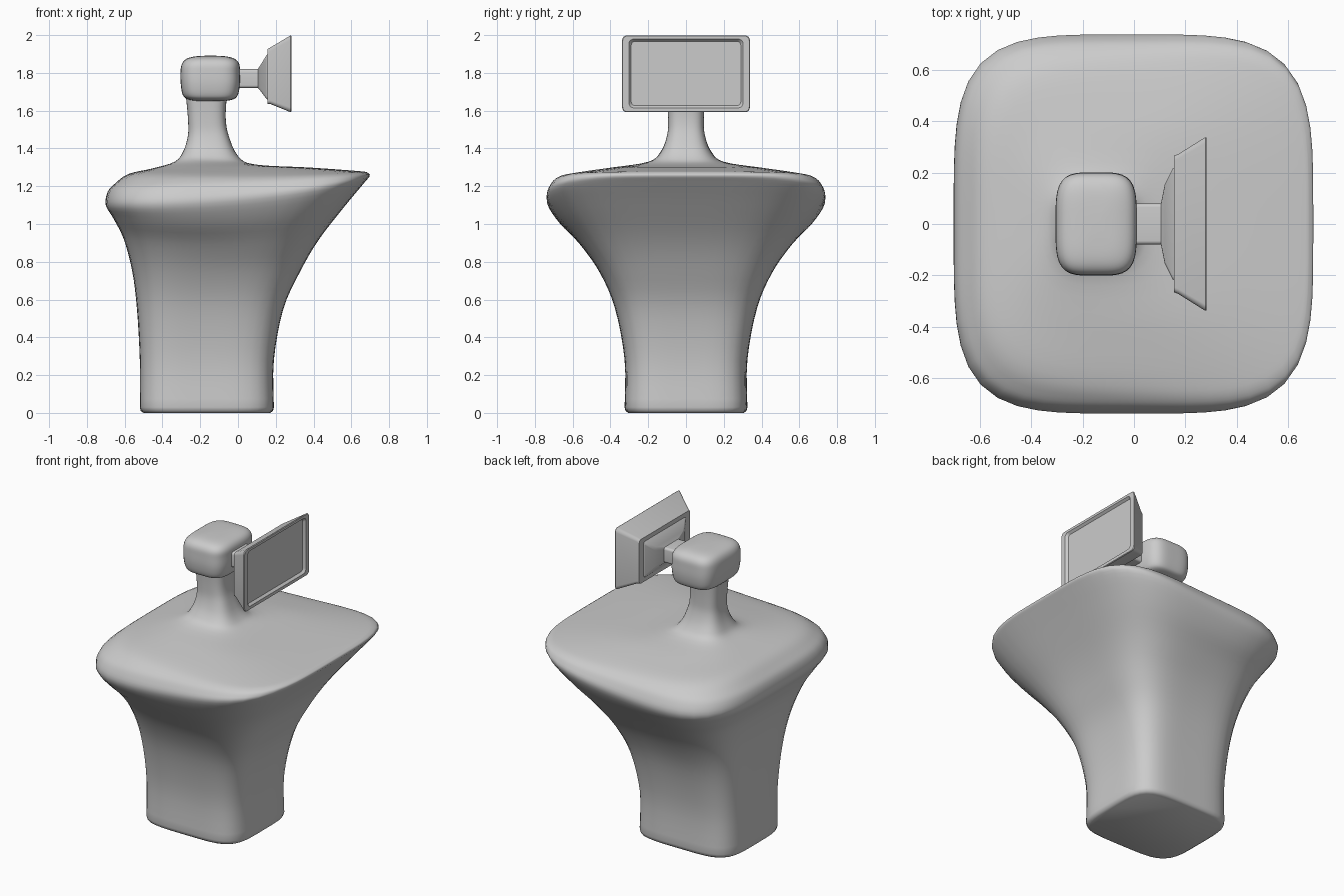
import bpy, bmesh
from math import cos, sin, pi
from mathutils import Vector

if "Cube" in bpy.data.objects:
    bpy.data.objects.remove(bpy.data.objects["Cube"])


def loft(name, rings, angle=40):
    """Skin a stack of closed rings and cap both ends."""
    bm = bmesh.new()
    loops = [[bm.verts.new(p) for p in r] for r in rings]
    n = len(loops[0])
    for a, b in zip(loops, loops[1:]):
        for i in range(n):
            j = (i + 1) % n
            bm.faces.new((a[i], a[j], b[j], b[i]))
    bm.faces.new(loops[0][::-1])
    bm.faces.new(loops[-1])
    bmesh.ops.recalc_face_normals(bm, faces=bm.faces)
    me = bpy.data.meshes.new(name)
    bm.to_mesh(me)
    bm.free()
    ob = bpy.data.objects.new(name, me)
    bpy.context.collection.objects.link(ob)
    bpy.ops.object.select_all(action='DESELECT')
    ob.select_set(True)
    bpy.context.view_layer.objects.active = ob
    bpy.ops.object.shade_smooth_by_angle(angle=angle * pi / 180)
    return ob


def squircle(x0, x1, hy, zl, zm, zr, n, seg=64):
    """Superellipse ring whose height varies from left to right."""
    pts = []
    for i in range(seg):
        c, s = cos(2 * pi * i / seg), sin(2 * pi * i / seg)
        k = (abs(c) ** n + abs(s) ** n) ** (-1 / n)
        u, v = c * k, s * k
        z = zm + (zr - zl) / 2 * u + ((zl + zr) / 2 - zm) * u * u
        pts.append(Vector(((x0 + x1) / 2 + (x1 - x0) / 2 * u, hy * v, z)))
    return pts


def rounded_rect(x, hy, hz, zc, r, seg=5):
    """Rounded rectangle ring facing along x."""
    pts = []
    for q, (sy, sz) in enumerate(((1, 1), (-1, 1), (-1, -1), (1, -1))):
        for i in range(seg + 1):
            a = pi / 2 * (q + i / seg)
            pts.append(Vector((x, sy * (hy - r) + r * cos(a),
                               zc + sz * (hz - r) + r * sin(a))))
    return pts


def smooth(rings, steps=4):
    """Catmull-Rom interpolation between neighbouring rings."""
    out = []
    for k in range(len(rings) - 1):
        p0, p1, p2 = rings[max(k - 1, 0)], rings[k], rings[k + 1]
        p3 = rings[min(k + 2, len(rings) - 1)]
        for s in range(steps):
            t = s / steps
            out.append([0.5 * (2 * b + (c - a) * t + (2 * a - 5 * b + 4 * c - d) * t * t
                               + (3 * b - a - 3 * c + d) * t ** 3)
                        for a, b, c, d in zip(p0, p1, p2, p3)])
    out.append(rings[-1])
    return out


# Flared pedestal, sloping top and neck: left x, right x, half depth, z left/mid/right, squareness
foot = [squircle(-.50, .17, .305, 0, 0, 0, 4.5),
        squircle(-.515, .185, .32, .01, .01, .01, 4.5)]
body = [
    (-.52, .19, .325, .03, .03, .03, 4.5),
    (-.52, .19, .325, .28, .28, .28, 4.5),
    (-.535, .24, .375, .55, .55, .55, 4.3),
    (-.56, .33, .455, .75, .74, .75, 4.2),
    (-.605, .43, .56, .92, .89, .92, 4.2),
    (-.66, .57, .67, 1.03, 1.01, 1.10, 4.2),
    (-.70, .67, .735, 1.10, 1.12, 1.22, 4.2),
    (-.69, .697, .72, 1.17, 1.19, 1.255, 4.2),
    (-.65, .685, .68, 1.215, 1.235, 1.272, 4.2),
    (-.58, .64, .60, 1.265, 1.265, 1.28, 4),
    (-.45, .38, .40, 1.295, 1.298, 1.299, 3.5),
    (-.335, .09, .20, 1.33, 1.328, 1.315, 3.2),
    (-.29, .0, .135, 1.385, 1.38, 1.36, 3.2),
    (-.265, -.05, .10, 1.47, 1.47, 1.47, 3.2),
    (-.265, -.065, .095, 1.56, 1.56, 1.56, 3.2),
    (-.275, -.06, .10, 1.67, 1.67, 1.67, 3.2)]
loft("pedestal_body", foot + smooth([squircle(*r) for r in body]), 60)

# Rounded head block on the neck
head = [(-.23, -.06, .12, 1.652), (-.27, -.02, .17, 1.662), (-.293, .0, .19, 1.685),
        (-.303, .01, .20, 1.74), (-.305, .01, .20, 1.80), (-.298, .007, .195, 1.845),
        (-.275, -.015, .172, 1.873), (-.23, -.06, .125, 1.887), (-.17, -.12, .04, 1.891)]
loft("head_block", smooth([squircle(a, b, y, z, z, z, 4) for a, b, y, z in head]), 60)

# Arm that flares into the back of the display
loft("display_arm", [rounded_rect(x, y, z, 1.77 + dz, .015) for x, y, z, dz in (
    (-.03, .08, .05, 0), (.105, .08, .05, 0), (.12, .155, .07, .003),
    (.15, .215, .115, .008), (.165, .225, .125, .01))], 25)

# Display housing with a recessed screen
loft("display_housing", [rounded_rect(x, y, z, zc, r) for x, y, z, zc, r in (
    (.155, .265, .145, 1.78, .02), (.172, .272, .15, 1.785, .02),
    (.278, .338, .203, 1.795, .025), (.283, .335, .20, 1.795, .025),
    (.283, .302, .182, 1.797, .025), (.268, .29, .17, 1.797, .02))], 25)
